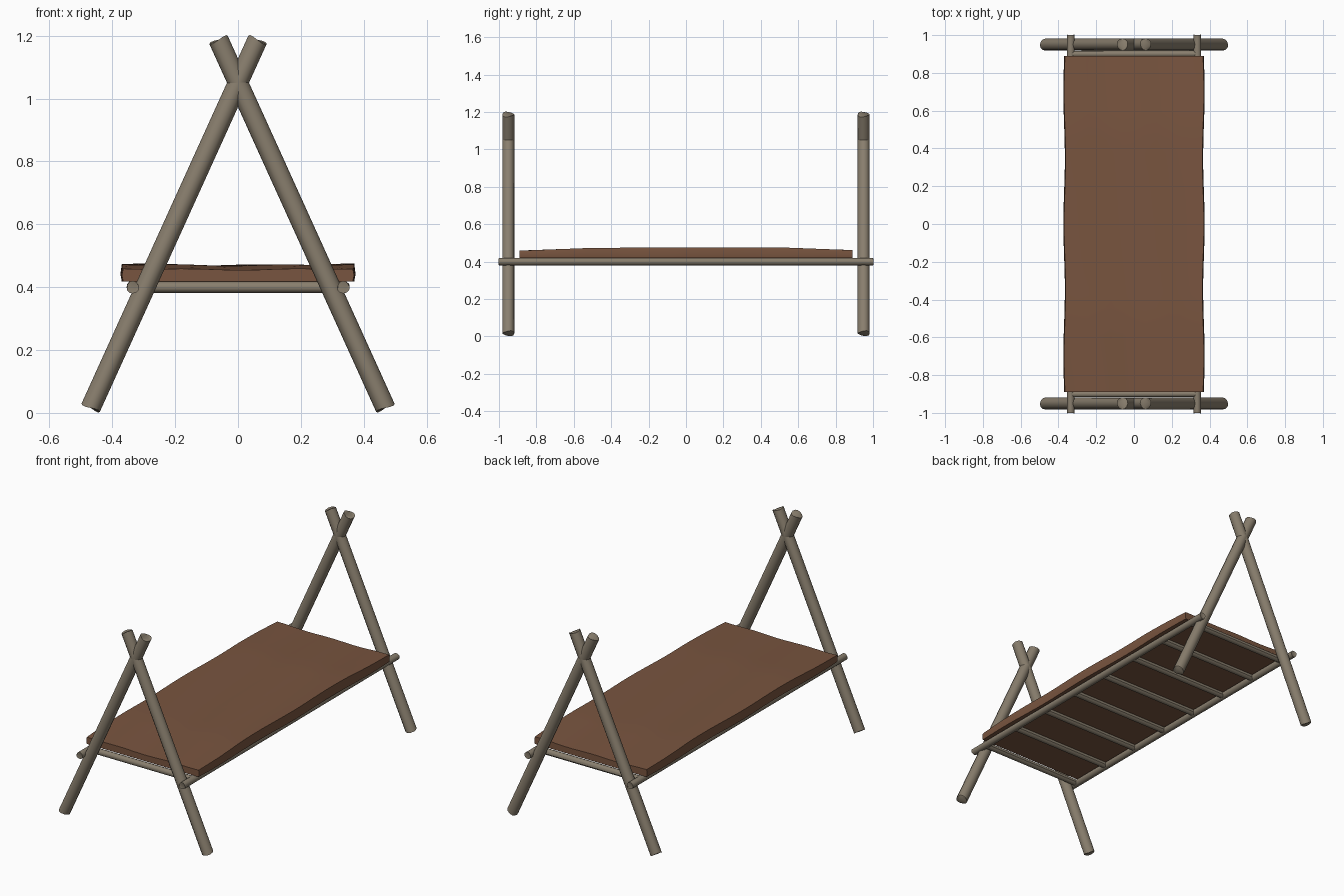
import bpy, bmesh, math
from mathutils import Vector

if "Cube" in bpy.data.objects:
    bpy.data.objects.remove(bpy.data.objects["Cube"])


def material(name, color):
    m = bpy.data.materials.new(name)
    m.diffuse_color = (*color, 1)
    m.use_nodes = True
    m.node_tree.nodes["Principled BSDF"].inputs["Base Color"].default_value = m.diffuse_color
    return m


WOOD = material("weathered wood", (0.25, 0.21, 0.155))
HIDE = material("brown hide", (0.19, 0.09, 0.05))


def finish(name, bm, mat, angle):
    bmesh.ops.recalc_face_normals(bm, faces=bm.faces)
    me = bpy.data.meshes.new(name)
    bm.to_mesh(me)
    bm.free()
    me.materials.append(mat)
    ob = bpy.data.objects.new(name, me)
    bpy.context.collection.objects.link(ob)
    bpy.ops.object.select_all(action='DESELECT')
    ob.select_set(True)
    bpy.context.view_layer.objects.active = ob
    bpy.ops.object.shade_smooth_by_angle(angle=math.radians(angle))
    return ob


def pole(name, a, b, radius, sides=12):
    a, b = Vector(a), Vector(b)
    bm = bmesh.new()
    bmesh.ops.create_cone(bm, cap_ends=True, segments=sides, radius1=radius,
                          radius2=radius, depth=(b - a).length)
    rot = (b - a).to_track_quat('Z', 'Y').to_matrix().to_4x4()
    rot.translation = (a + b) / 2
    bm.transform(rot)
    # soften the cut ends a little
    ends = [e for e in bm.edges if any(len(f.verts) > 4 for f in e.link_faces)]
    bmesh.ops.bevel(bm, geom=ends, offset=radius * 0.12, segments=1, affect='EDGES')
    return finish(name, bm, WOOD, 40)


# crossed A-frame legs at both ends
for end, y in (("front", -0.95), ("back", 0.95)):
    for side, s in (("left", -1), ("right", 1)):
        pole(f"{end}_{side}_leg", (s * 0.469, y, 0.016), (-s * 0.062, y, 1.187), 0.032)

# long side rails
for side, s in (("left", -1), ("right", 1)):
    pole(f"{side}_rail", (s * 0.335, -1, 0.40), (s * 0.335, 1, 0.40), 0.02)

# cross slats between the rails
SLATS = 8
for i in range(SLATS):
    y = -0.9 + 1.8 * i / (SLATS - 1)
    pole(f"slat_{i + 1}", (-0.335, y, 0.40), (0.335, y, 0.40), 0.018, 10)

# hide cover: closed cross-section lofted along y, with uneven edges
bm = bmesh.new()
STATIONS, ACROSS = 24, 12
rings = []
for j in range(STATIONS + 1):
    y = -0.89 + 1.78 * j / STATIONS
    half = 0.366 + 0.004 * math.cos(y * 9.0)
    drop = 0.014 * max(0, (abs(y) - 0.5) / 0.39)
    ring = []
    for i in range(ACROSS + 1):
        t = -1 + 2 * i / ACROSS
        z = 0.470 - drop + 0.004 * t * t + 0.002 * math.sin(7 * t + 2 * y)
        ring.append((t * half, y, z))
    ring.append((half + 0.004, y, 0.442 - drop * 0.3))
    for i in range(ACROSS + 1):
        t = 1 - 2 * i / ACROSS
        ring.append((t * half, y, 0.418))
    ring.append((-half - 0.004, y, 0.442 - drop * 0.3))
    rings.append([bm.verts.new(p) for p in ring])
n = len(rings[0])
for r0, r1 in zip(rings, rings[1:]):
    for k in range(n):
        bm.faces.new((r0[k], r0[(k + 1) % n], r1[(k + 1) % n], r1[k]))
bm.faces.new(rings[0])
bm.faces.new(rings[-1])
finish("hide_cover", bm, HIDE, 40)
